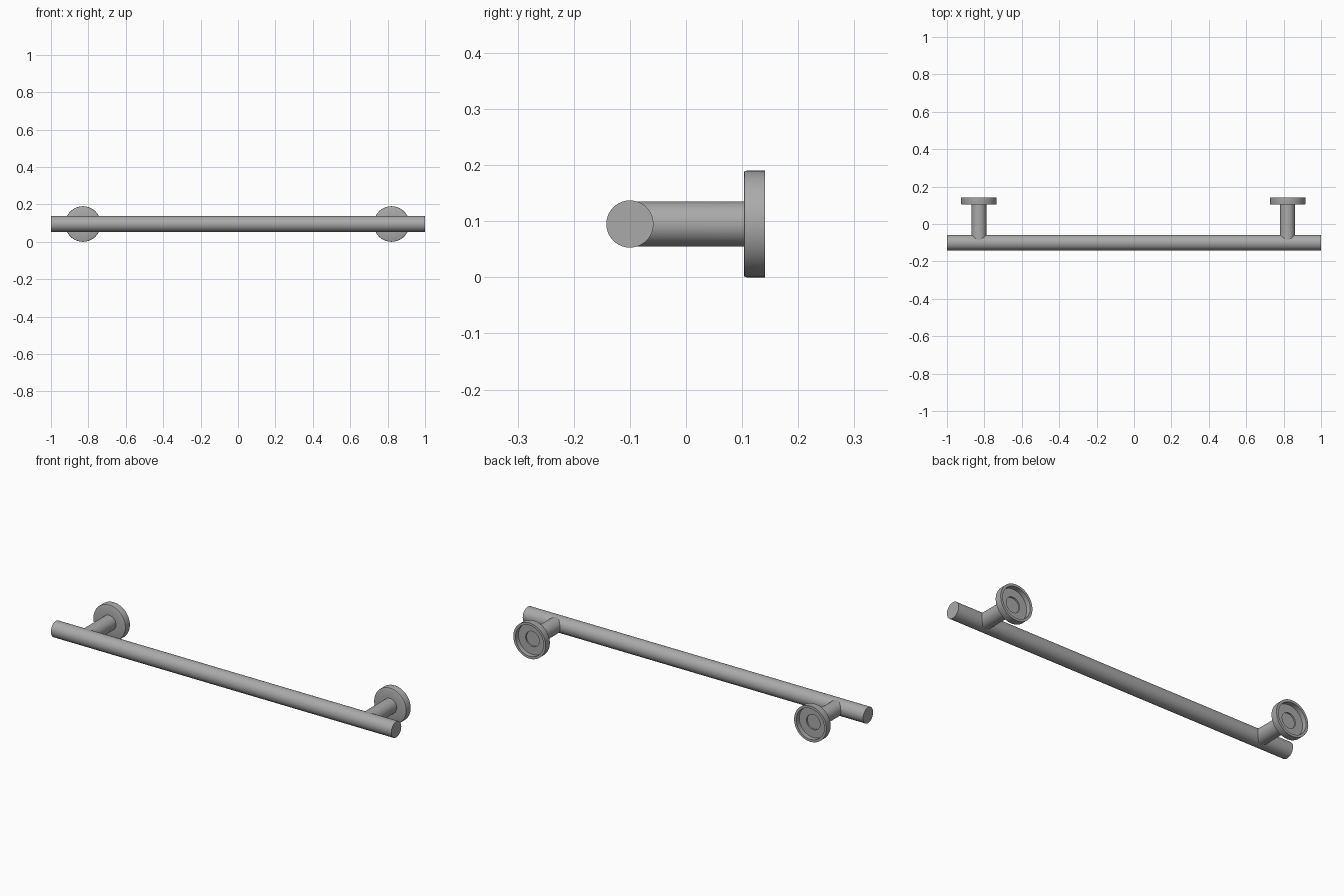
import bpy, bmesh, math

if "Cube" in bpy.data.objects:
    bpy.data.objects.remove(bpy.data.objects["Cube"])

N = 64
BAR_Y, BAR_Z, BAR_R, POST_R = -0.10, 0.095, 0.042, 0.04

metal = bpy.data.materials.new("dark_metal")
metal.diffuse_color = (0.4, 0.4, 0.4, 1)
metal.use_nodes = True
metal.node_tree.nodes["Principled BSDF"].inputs["Base Color"].default_value = metal.diffuse_color


def finish(name, bm):
    bmesh.ops.recalc_face_normals(bm, faces=bm.faces)
    mesh = bpy.data.meshes.new(name)
    bm.to_mesh(mesh)
    bm.free()
    mesh.materials.append(metal)
    obj = bpy.data.objects.new(name, mesh)
    bpy.context.collection.objects.link(obj)
    bpy.context.view_layer.objects.active = obj
    obj.select_set(True)
    bpy.ops.object.shade_smooth_by_angle(angle=math.radians(35))
    obj.select_set(False)


def ring(bm, x, r, y):
    # circle around a y-directed axis; y may depend on the height offset
    out = []
    for i in range(N):
        a = 2 * math.pi * i / N
        dz = r * math.sin(a)
        out.append(bm.verts.new((x + r * math.cos(a), y(dz), BAR_Z + dz)))
    return out


def skin(bm, rings):
    for a, b in zip(rings, rings[1:]):
        for i in range(N):
            j = (i + 1) % N
            bm.faces.new((a[i], a[j], b[j], b[i]))


# Long rail
bm = bmesh.new()
ends = [[bm.verts.new((x, BAR_Y + BAR_R * math.cos(2 * math.pi * i / N),
                       BAR_Z + BAR_R * math.sin(2 * math.pi * i / N)))
         for i in range(N)] for x in (-1, 1)]
skin(bm, ends)
for e in ends:
    bm.faces.new(e)
finish("rail", bm)

# Wall flange profile (radius, y): hollow cup open at the back, bored for the post
FLANGE = [(POST_R, 0.103), (0.091, 0.103), (0.094, 0.1045), (0.095, 0.108),
          (0.095, 0.141), (0.082, 0.141), (0.082, 0.116), (POST_R, 0.116),
          (POST_R, 0.108)]

for side, x in (("left", -0.829), ("right", 0.821)):
    # Post, saddle-cut to fit the rail, ending just inside the flange bore
    bm = bmesh.new()
    saddle = ring(bm, x, POST_R, lambda dz: BAR_Y + math.sqrt(BAR_R ** 2 - dz ** 2))
    tip = ring(bm, x, POST_R, lambda dz: 0.108)
    skin(bm, [saddle, tip])
    bm.faces.new(tip)
    finish(side + "_post", bm)

    # Round wall flange
    bm = bmesh.new()
    skin(bm, [ring(bm, x, r, lambda dz, y=y: y) for r, y in FLANGE])
    finish(side + "_wall_flange", bm)
